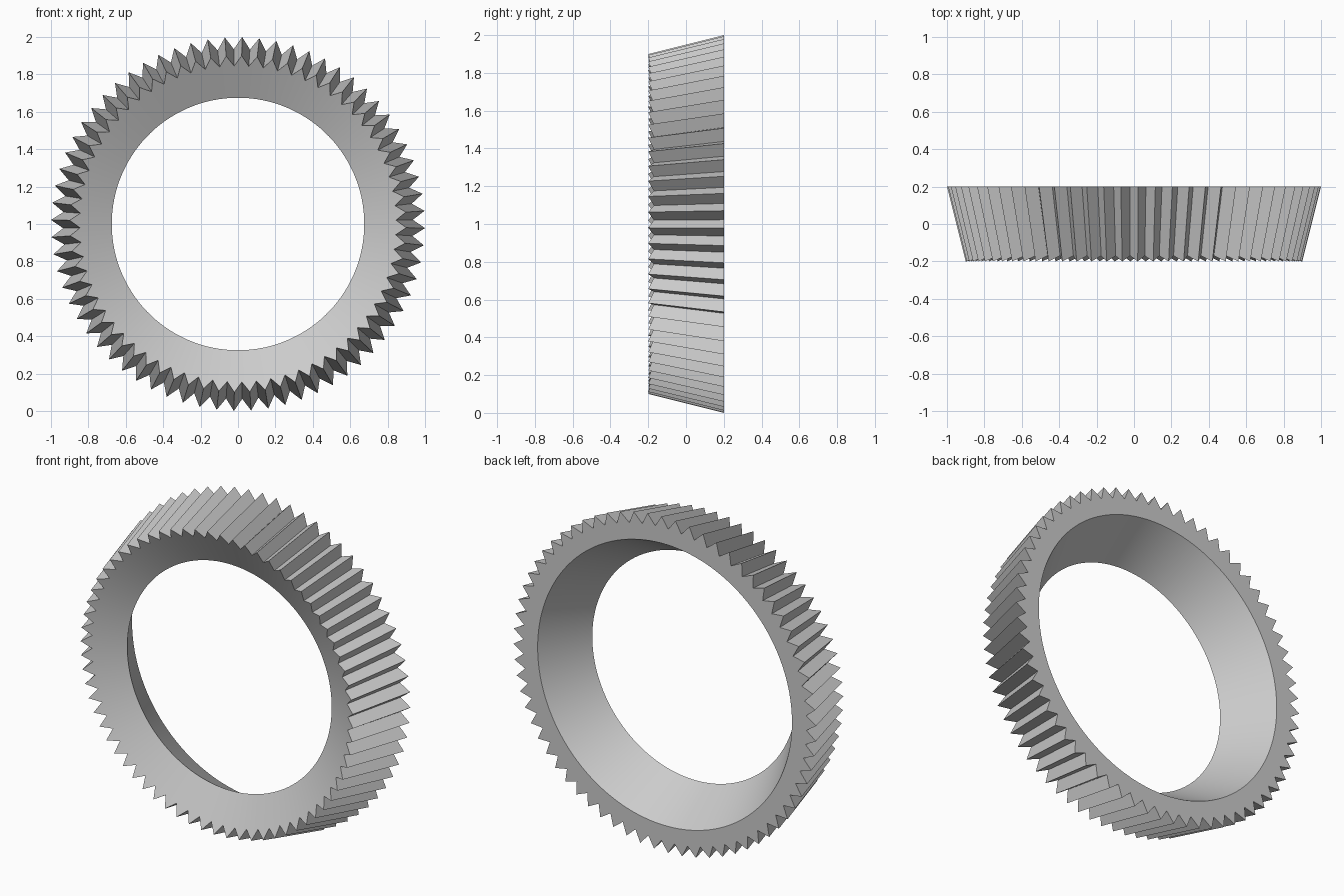
import bpy
import bmesh
import math

TEETH = 68
PHASE = 0.022
STEPS = TEETH * 2

# Remove the default cube
cube = bpy.data.objects.get("Cube")
if cube:
    bpy.data.objects.remove(cube, do_unlink=True)

# Material
steel = bpy.data.materials.new("plain_grey")
steel.use_nodes = True
grey = (0.6, 0.6, 0.6, 1.0)
steel.diffuse_color = grey
steel.node_tree.nodes["Principled BSDF"].inputs["Base Color"].default_value = grey

# Cross-section as (radius, y) pairs: one for tooth tips, one for tooth roots.
# Order: front toothed edge, bore lip, back bore edge, back toothed edge
tip_profile = [(0.90, -0.20), (0.675, -0.08), (0.84, 0.20), (1.00, 0.20)]
root_profile = [(0.845, -0.17), (0.675, -0.08), (0.84, 0.20), (0.935, 0.20)]


def add_section(bm, profile, angle):
    return [bm.verts.new((r * math.sin(angle), y, 1 + r * math.cos(angle)))
            for r, y in profile]


# Conical toothed ring: alternate tip and root sections around the axis
bm = bmesh.new()
sections = []
for i in range(STEPS):
    profile = root_profile if i % 2 else tip_profile
    sections.append(add_section(bm, profile, PHASE + math.tau * i / STEPS))

for i, a in enumerate(sections):
    b = sections[(i + 1) % STEPS]
    for j in range(len(a)):
        k = (j + 1) % len(a)
        bm.faces.new((a[j], a[k], b[k], b[j]))

bmesh.ops.recalc_face_normals(bm, faces=bm.faces[:])
mesh = bpy.data.meshes.new("bevel_gear_ring")
bm.to_mesh(mesh)
bm.free()
mesh.materials.append(steel)

gear = bpy.data.objects.new("bevel_gear_ring", mesh)
bpy.context.collection.objects.link(gear)

# Smooth bore and front dish, crisp teeth and rims
bpy.ops.object.select_all(action='DESELECT')
gear.select_set(True)
bpy.context.view_layer.objects.active = gear
bpy.ops.object.shade_smooth_by_angle(angle=math.radians(25))
